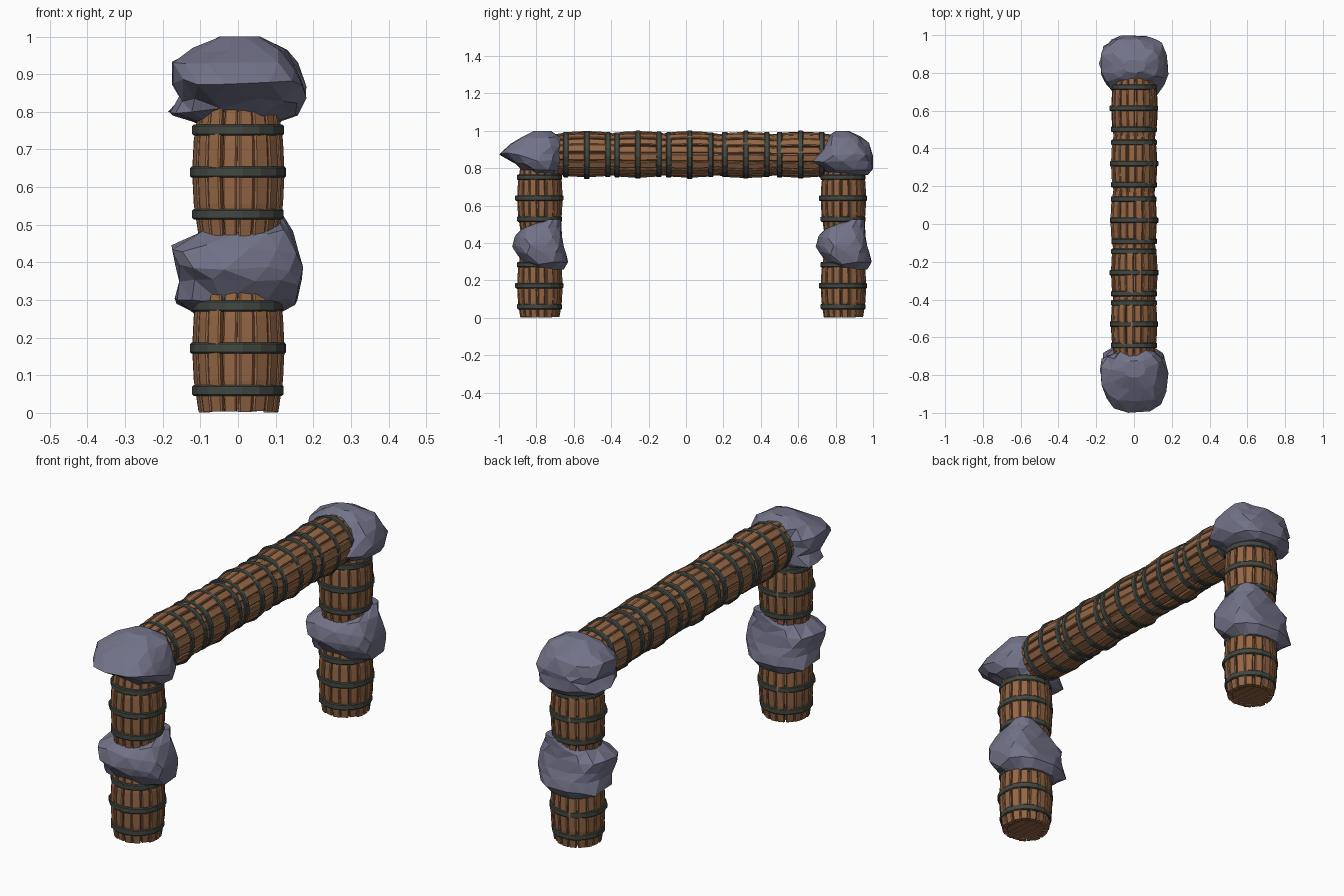
import bpy, bmesh, math, random
from mathutils import Vector

if "Cube" in bpy.data.objects:
    bpy.data.objects.remove(bpy.data.objects["Cube"])

random.seed(4)


def material(name, rgb):
    m = bpy.data.materials.new(name)
    m.diffuse_color = (*rgb, 1)
    m.use_nodes = True
    m.node_tree.nodes["Principled BSDF"].inputs["Base Color"].default_value = m.diffuse_color
    return m


WOOD = material("wood", (0.30, 0.135, 0.06))
IRON = material("iron", (0.055, 0.065, 0.055))
STONE = material("stone", (0.17, 0.17, 0.25))


def finish(bm, name, mat):
    bmesh.ops.recalc_face_normals(bm, faces=bm.faces)
    me = bpy.data.meshes.new(name)
    bm.to_mesh(me)
    bm.free()
    me.materials.append(mat)
    return me


def place(me, name, loc, rot=(0, 0, 0)):
    ob = bpy.data.objects.new(name, me)
    ob.location, ob.rotation_euler = loc, rot
    bpy.context.collection.objects.link(ob)


def loft(bm, rings, closed=False):
    vs = [[bm.verts.new(p) for p in r] for r in rings]
    n = len(vs[0])
    pairs = list(zip(vs, vs[1:])) + ([(vs[-1], vs[0])] if closed else [])
    for a, b in pairs:
        for i in range(n):
            j = (i + 1) % n
            bm.faces.new((a[i], a[j], b[j], b[i]))
    if not closed:
        bm.faces.new(vs[0][::-1])
        bm.faces.new(vs[-1])


def polar(r, a, z):
    return Vector((r * math.cos(a), r * math.sin(a), z))


# Barrel staves: bulging planks with uneven ends and gaps, plus board lids
def stave_mesh(count=17):
    bm = bmesh.new()
    step = math.tau / count
    for i in range(count):
        a = i * step + random.uniform(-0.02, 0.02)
        w = step * random.uniform(0.43, 0.48)
        dr = random.uniform(-0.004, 0.003)
        lo, hi = -0.172 + random.uniform(0, 0.006), 0.172 - random.uniform(0, 0.008)
        skew = random.uniform(-0.025, 0.025)
        rings = []
        for t in (0, 0.25, 0.5, 0.75, 1):
            z = lo + (hi - lo) * t
            r = 0.124 - 0.017 * (2 * t - 1) ** 2 + dr
            b = a + skew * (t - 0.5)
            rings.append([polar(r - 0.022, b - w, z), polar(r - 0.003, b - w, z),
                          polar(r, b - w * 0.75, z), polar(r, b + w * 0.75, z),
                          polar(r - 0.003, b + w, z), polar(r - 0.022, b + w, z)])
        loft(bm, rings)
    R, boards = 0.096, 6
    for i in range(boards):
        x0 = -R * 0.98 + i * R * 1.96 / boards + 0.001
        x1 = x0 + R * 1.96 / boards - 0.002
        y0, y1 = math.sqrt(R * R - x0 * x0), math.sqrt(R * R - x1 * x1)
        d = random.uniform(0, 0.005)
        loft(bm, [[(x0, -y0, z), (x1, -y1, z), (x1, y1, z), (x0, y0, z)]
                  for z in (-0.16 - d, 0.16 + d)])
    return finish(bm, "barrel_staves", WOOD)


# Iron hoops: three chamfered bands
def hoop_mesh(sides=16):
    bm = bmesh.new()
    for zc, r in ((-0.112, 0.122), (0, 0.130), (0.112, 0.122)):
        h, c = 0.0145, 0.004
        profile = [(r - 0.02, -h), (r - c, -h), (r, -h + c), (r, h - c), (r - c, h), (r - 0.02, h)]
        rings = []
        for i in range(sides):
            a = math.tau * i / sides
            j = random.uniform(-0.0025, 0.001)
            rings.append([polar(q + j, a, zc + z) for q, z in profile])
        loft(bm, rings, closed=True)
    return finish(bm, "barrel_hoops", IRON)


staves, hoops = stave_mesh(), hoop_mesh()


def barrel(name, loc, rot):
    place(staves, name + "_staves", loc, rot)
    place(hoops, name + "_hoops", loc, rot)


# Boulders: faceted rings given as (z, xmin, xmax, ymin, ymax)
def rock_mesh(name, levels, seed, n=13):
    rnd = random.Random(seed)
    bm = bmesh.new()
    rings = []
    for k, (z, xa, xb, ya, yb) in enumerate(levels):
        ring = []
        for i in range(n):
            a = math.tau * (i + 0.5 * (k % 2)) / n
            c, s = math.cos(a), math.sin(a)
            px, py = (math.copysign(abs(v) ** 0.75, v) for v in (c, s))
            j = rnd.uniform(0.93, 1.03)
            ring.append(((xa + xb) / 2 + px * j * (xb - xa) / 2,
                         (ya + yb) / 2 + py * j * (yb - ya) / 2,
                         z + (rnd.uniform(-0.012, 0.012) if 0 < k < len(levels) - 1 else 0)))
        rings.append(ring)
    loft(bm, rings)
    bmesh.ops.triangulate(bm, faces=[f for f in bm.faces if len(f.verts) == 4])
    return finish(bm, name, STONE)


FRONT_Y, BACK_Y = -0.783, 0.84
mid_rock = rock_mesh("middle_rock", [
    (0.258, -0.11, 0.10, -0.02, 0.13), (0.295, -0.18, 0.165, -0.085, 0.153),
    (0.345, -0.155, 0.178, -0.13, 0.148), (0.385, -0.178, 0.182, -0.143, 0.135),
    (0.435, -0.182, 0.172, -0.135, 0.125), (0.48, -0.11, 0.15, -0.10, 0.122),
    (0.525, 0.0, 0.12, 0.03, 0.115)], 3)
front_cap = rock_mesh("front_cap_rock", [
    (0.765, -0.09, 0.09, -0.05, 0.10), (0.80, -0.182, 0.16, -0.10, 0.115),
    (0.835, -0.155, 0.178, -0.14, 0.125), (0.88, -0.172, 0.182, -0.222, 0.125),
    (0.92, -0.182, 0.167, -0.165, 0.125), (0.965, -0.12, 0.13, -0.10, 0.12),
    (1.0, -0.05, 0.06, -0.03, 0.06)], 8)
back_cap = rock_mesh("back_cap_rock", [
    (0.765, -0.10, 0.10, -0.08, 0.14), (0.80, -0.182, 0.155, -0.14, 0.16),
    (0.84, -0.155, 0.178, -0.18, 0.163), (0.88, -0.18, 0.182, -0.15, 0.16),
    (0.925, -0.178, 0.167, -0.12, 0.14), (0.965, -0.12, 0.13, -0.08, 0.10),
    (1.0, -0.05, 0.06, -0.04, 0.03)], 12)

# Two posts, each two barrels with a boulder between and one on top
for side, y, cap in (("front", FRONT_Y, front_cap), ("back", BACK_Y, back_cap)):
    barrel(side + "_lower_barrel", (0, y, 0.172), (0, 0, 0.1))
    barrel(side + "_upper_barrel", (0, y, 0.64), (0, 0, 0.1))
    place(mid_rock, side + "_middle_rock", (0, y, 0))
    place(cap, side + "_cap_rock", (0, y, 0))

# Beam of five overlapping barrels lying along y
for i, y in enumerate((-0.53, -0.257, 0.02, 0.32, 0.613)):
    barrel(f"beam_barrel_{i + 1}", (0, y, 0.873), (math.pi / 2, 0.09 + i * math.tau / 16, 0))
